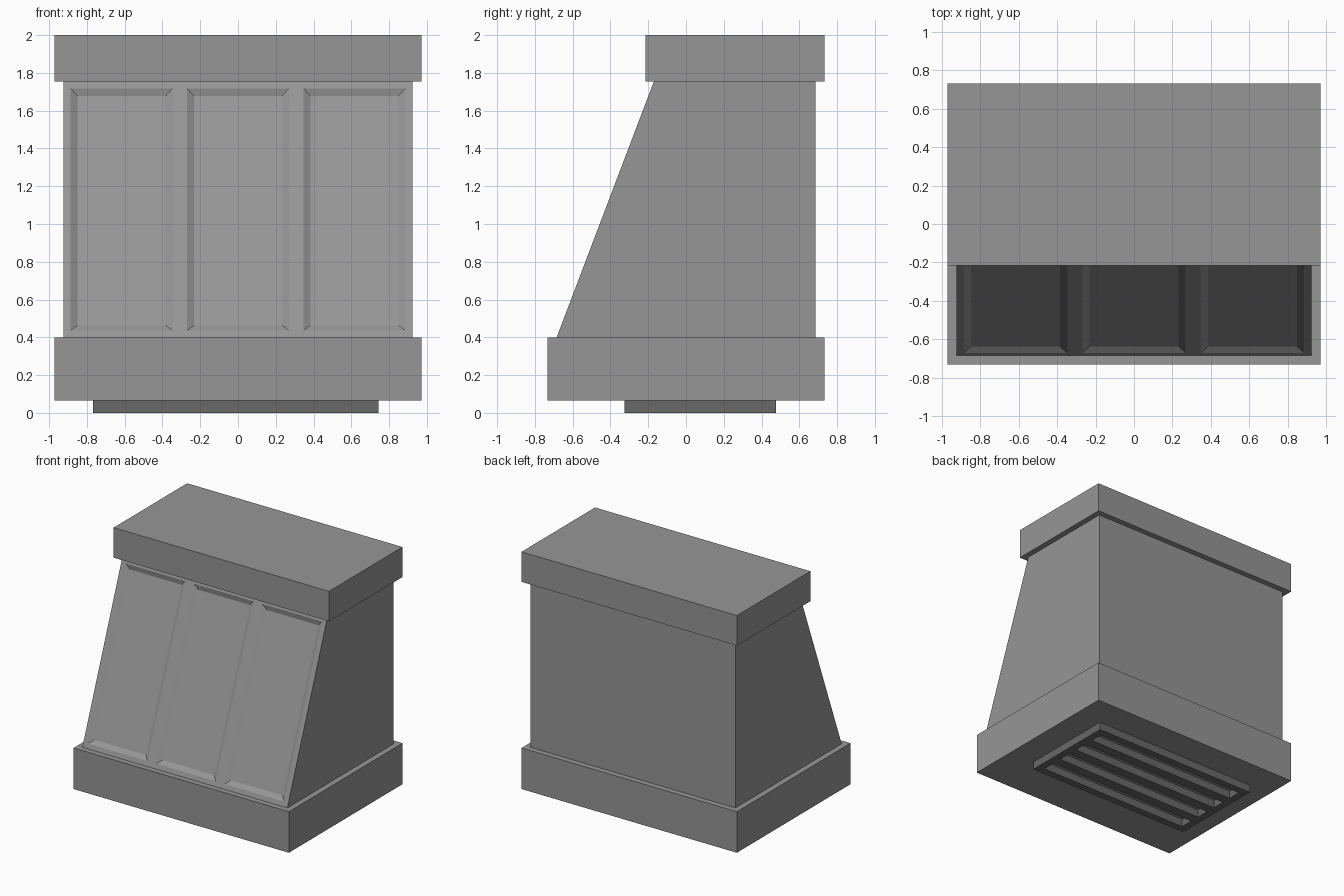
import bpy, bmesh

if "Cube" in bpy.data.objects:
    bpy.data.objects.remove(bpy.data.objects["Cube"])


def material(name, value):
    mat = bpy.data.materials.new(name)
    mat.diffuse_color = (value, value, value, 1)
    mat.use_nodes = True
    mat.node_tree.nodes["Principled BSDF"].inputs["Base Color"].default_value = mat.diffuse_color
    return mat


MID_GREY = material("mid_grey", 0.305)
DARK_GREY = material("dark_grey", 0.14)


def make_object(name, bm, mat=MID_GREY):
    bmesh.ops.recalc_face_normals(bm, faces=bm.faces)
    mesh = bpy.data.meshes.new(name)
    bm.to_mesh(mesh)
    bm.free()
    mesh.materials.append(mat)
    obj = bpy.data.objects.new(name, mesh)
    bpy.context.collection.objects.link(obj)
    return obj


def add_box(bm, x0, x1, y0, y1, z0, z1):
    verts = bmesh.ops.create_cube(bm, size=1)["verts"]
    for v in verts:
        v.co = (x1 if v.co.x > 0 else x0,
                y1 if v.co.y > 0 else y0,
                z1 if v.co.z > 0 else z0)
    return verts


def box(name, *bounds):
    bm = bmesh.new()
    add_box(bm, *bounds)
    return make_object(name, bm)


# Plain bands at the bottom and top
W = 0.972
box("base_band", -W, W, -0.732, 0.732, 0.065, 0.40)
box("top_band", -W, W, -0.215, 0.732, 1.755, 2.0)

# Sloping body: wedge-shaped box, front split into three panels
HALF = 0.925
bm = bmesh.new()
for v in add_box(bm, -HALF, HALF, -0.685, 0.685, 0.40, 1.755):
    if v.co.y < 0 and v.co.z > 1:
        v.co.y = -0.17
for x in (-HALF / 3, HALF / 3):
    bmesh.ops.bisect_plane(bm, geom=bm.verts[:] + bm.edges[:] + bm.faces[:],
                           plane_co=(x, 0, 0), plane_no=(1, 0, 0))
bm.normal_update()
panels = [f for f in bm.faces if f.normal.y < -0.5]
# Flat frame around each panel, then a shallow bevelled recess
bmesh.ops.inset_individual(bm, faces=panels, thickness=0.039, use_even_offset=True)
bmesh.ops.inset_individual(bm, faces=panels, thickness=0.037, depth=-0.021,
                           use_even_offset=True)
make_object("hood_body", bm)

# Vent grille underneath: rectangular frame with lengthwise bars
X0, X1, Y0, Y1, H = -0.768, 0.743, -0.325, 0.477, 0.065
RIM, BAR, SLOTS = 0.06, 0.08, 4
slot = (Y1 - Y0 - 2 * RIM - (SLOTS - 1) * BAR) / SLOTS
xs = [X0, X0 + RIM, X1 - RIM, X1]
ys = [Y0, Y0 + RIM]
for i in range(SLOTS):
    ys.append(ys[-1] + slot)
    ys.append(ys[-1] + (BAR if i < SLOTS - 1 else RIM))
bm = bmesh.new()
grid = [[bm.verts.new((x, y, 0)) for x in xs] for y in ys]
faces = []
for j in range(len(ys) - 1):
    for i in range(3):
        if i == 1 and j % 2 == 1:
            continue  # open slot
        faces.append(bm.faces.new((grid[j][i], grid[j][i + 1],
                                   grid[j + 1][i + 1], grid[j + 1][i])))
ext = bmesh.ops.extrude_face_region(bm, geom=faces, use_keep_orig=True)
bmesh.ops.translate(bm, vec=(0, 0, H),
                    verts=[g for g in ext["geom"] if isinstance(g, bmesh.types.BMVert)])
make_object("vent_grille", bm, DARK_GREY)
